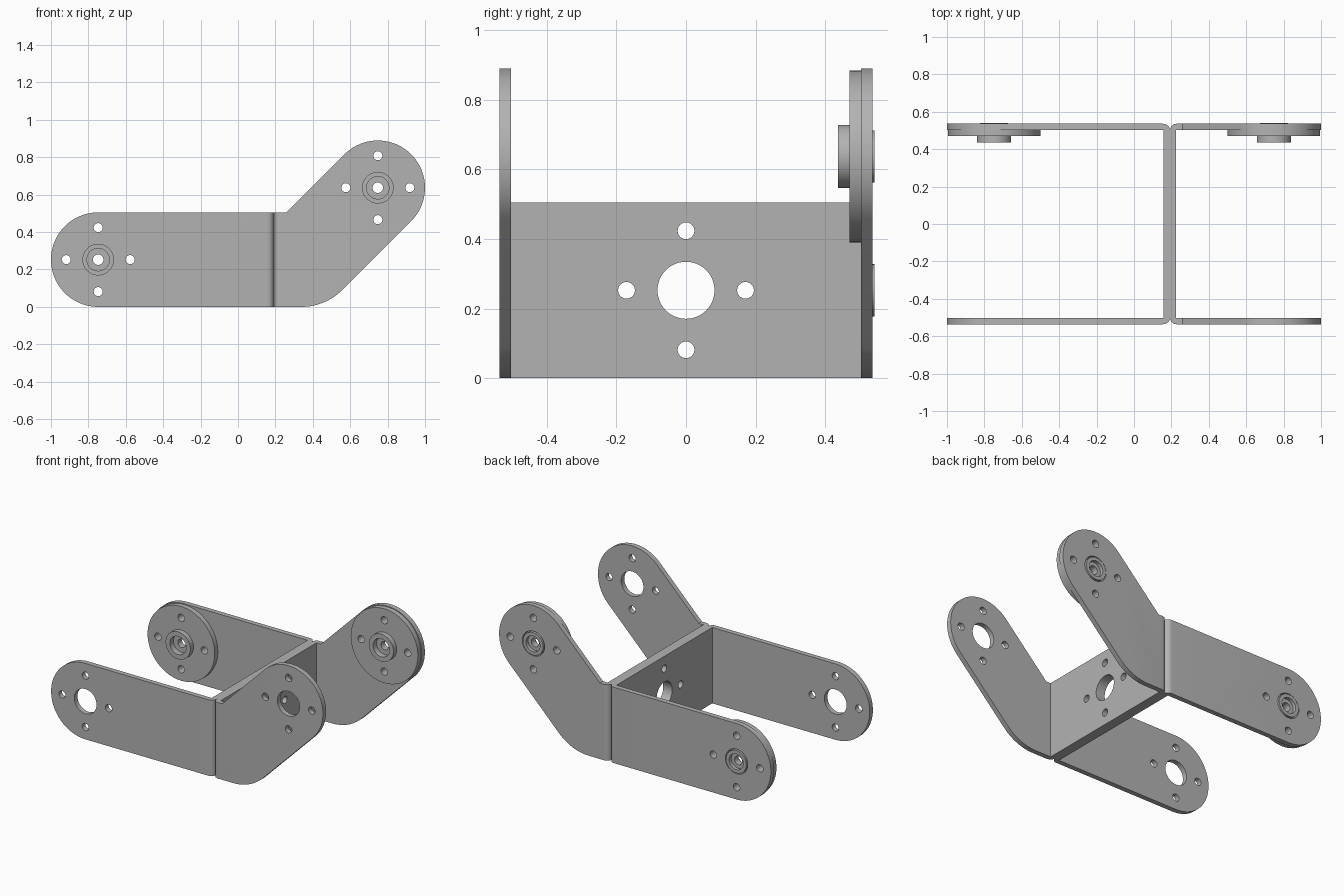
import bpy, bmesh, math
from mathutils import Matrix, Vector

cube = bpy.data.objects.get("Cube")
if cube:
    bpy.data.objects.remove(cube)

R = 0.2525        # arm end radius, also half the web height
T = 0.033         # sheet thickness
Y = 0.536         # outer half width
SEAM = 0.192      # where the two brackets meet
BOLT = 0.171      # bolt circle radius
BIG, SMALL = 0.082, 0.024
PIVOTS = {"left": (1 - R, 0.637), "right": (R - 1, R)}

metal = bpy.data.materials.new("grey metal")
metal.use_nodes = True
grey = (0.45, 0.45, 0.45, 1)
metal.diffuse_color = grey
metal.node_tree.nodes["Principled BSDF"].inputs["Base Color"].default_value = grey


def arc(cx, cy, r, a0, a1, n):
    angles = [math.radians(a0 + (a1 - a0) * i / n) for i in range(n + 1)]
    return [(cx + r * math.cos(a), cy + r * math.sin(a)) for a in angles]


def add_object(name, bm):
    bmesh.ops.recalc_face_normals(bm, faces=bm.faces)
    me = bpy.data.meshes.new(name)
    bm.to_mesh(me)
    bm.free()
    me.materials.append(metal)
    ob = bpy.data.objects.new(name, me)
    bpy.context.collection.objects.link(ob)
    return ob


def prism(name, points, place, depth):
    """Extrude a closed outline; place maps 2D points into space."""
    bm = bmesh.new()
    face = bm.faces.new([bm.verts.new(place(*p)) for p in points])
    moved = bmesh.ops.extrude_face_region(bm, geom=[face])["geom"]
    bmesh.ops.translate(bm, vec=depth, verts=[v for v in moved if isinstance(v, bmesh.types.BMVert)])
    return add_object(name, bm)


def hole_cutter(centre, axis, length, big):
    """Four bolt holes around a pivot, with an optional large centre hole."""
    bm = bmesh.new()
    turn = Vector((0, 0, 1)).rotation_difference(axis).to_matrix().to_4x4()
    spots = [(BOLT, 0, SMALL), (-BOLT, 0, SMALL), (0, BOLT, SMALL), (0, -BOLT, SMALL)]
    if big:
        spots.append((0, 0, BIG))
    for u, v, r in spots:
        bmesh.ops.create_cone(bm, cap_ends=True, segments=48, radius1=r, radius2=r, depth=length,
                              matrix=Matrix.Translation(centre) @ turn @ Matrix.Translation((u, v, 0)))
    ob = add_object("hole_cutter", bm)
    ob.hide_render = True
    return ob


def finish(ob, steps=()):
    """Bake the boolean steps, remove the cutters and shade."""
    for operation, cutter in steps:
        mod = ob.modifiers.new(operation.lower(), "BOOLEAN")
        mod.operation, mod.solver, mod.object = operation, "EXACT", cutter
    if steps:
        bpy.context.view_layer.update()
        baked = bpy.data.meshes.new_from_object(ob.evaluated_get(bpy.context.evaluated_depsgraph_get()))
        ob.modifiers.clear()
        ob.data = baked
        for _, cutter in steps:
            bpy.data.objects.remove(cutter)
    ob.data.shade_smooth()
    ob.data.set_sharp_from_angle(angle=math.radians(30))


def side_outline(side):
    """Arm silhouette in x and z, running past the web."""
    px, pz = PIVOTS[side]
    if side == "right":
        return [(0.4, 0), (0.4, 2 * R)] + arc(px, pz, R, 90, 270, 48)
    d = R * math.sqrt(0.5)
    line = px + d - (pz - d)              # where the lower slope meets the base
    bend = 0.31
    start = line - bend * math.tan(math.radians(22.5))
    inner = px - d - (pz + d - 2 * R)     # where the upper slope leaves the web
    return ([(0, 2 * R), (0, 0)] + arc(start, bend, bend, -90, -45, 16)
            + arc(px, pz, R, -45, 135, 48) + [(inner, 2 * R)])


def bracket(side):
    s = 1 if side == "left" else -1
    # U-shaped sheet in plan, with rounded outer bends
    r, tip = 0.036, 1.1 - s * SEAM
    half = [(tip, Y - T), (tip, Y)] + arc(r, Y - r, r, 90, 180, 8)
    plan = half + [(x, -y) for x, y in reversed(half)] + [(T, T - Y), (T, Y - T)]
    sheet = prism(side + "_bracket", plan, lambda x, y: (SEAM + s * x, y, -0.1), (0, 0, 1.2))
    # silhouette and holes
    shape = prism("silhouette", side_outline(side), lambda x, z: (x, -0.8, z), (0, 1.6, 0))
    px, pz = PIVOTS[side]
    finish(sheet, [
        ("INTERSECT", shape),
        ("DIFFERENCE", hole_cutter((px, 0, pz), Vector((0, 1, 0)), 1.6, True)),
        ("DIFFERENCE", hole_cutter((SEAM, 0, R), Vector((1, 0, 0)), 0.2, True)),
    ])


def pivot_disc(side):
    px, pz = PIVOTS[side]
    # radius and depth, from the inner recess round to the rear boss
    profile = [(0.028, 0.475), (0.06, 0.475), (0.06, 0.437), (0.091, 0.437), (0.091, 0.47),
               (0.247, 0.47), (0.247, Y - T), (0.075, Y - T), (0.075, 0.541), (0.052, 0.541),
               (0.052, 0.518), (0.028, 0.518)]
    bm = bmesh.new()
    verts = [bm.verts.new((px + r, y, pz)) for r, y in profile]
    edges = [bm.edges.new((verts[i - 1], verts[i])) for i in range(len(verts))]
    bmesh.ops.spin(bm, geom=verts + edges, cent=(px, 0, pz), axis=(0, 1, 0),
                   angle=math.tau, steps=64, use_merge=True)
    bmesh.ops.remove_doubles(bm, verts=bm.verts, dist=0.0001)
    disc = add_object(side + "_pivot_disc", bm)
    finish(disc, [("DIFFERENCE", hole_cutter((px, 0.5, pz), Vector((0, 1, 0)), 0.4, False))])


for side in PIVOTS:
    bracket(side)
    pivot_disc(side)
